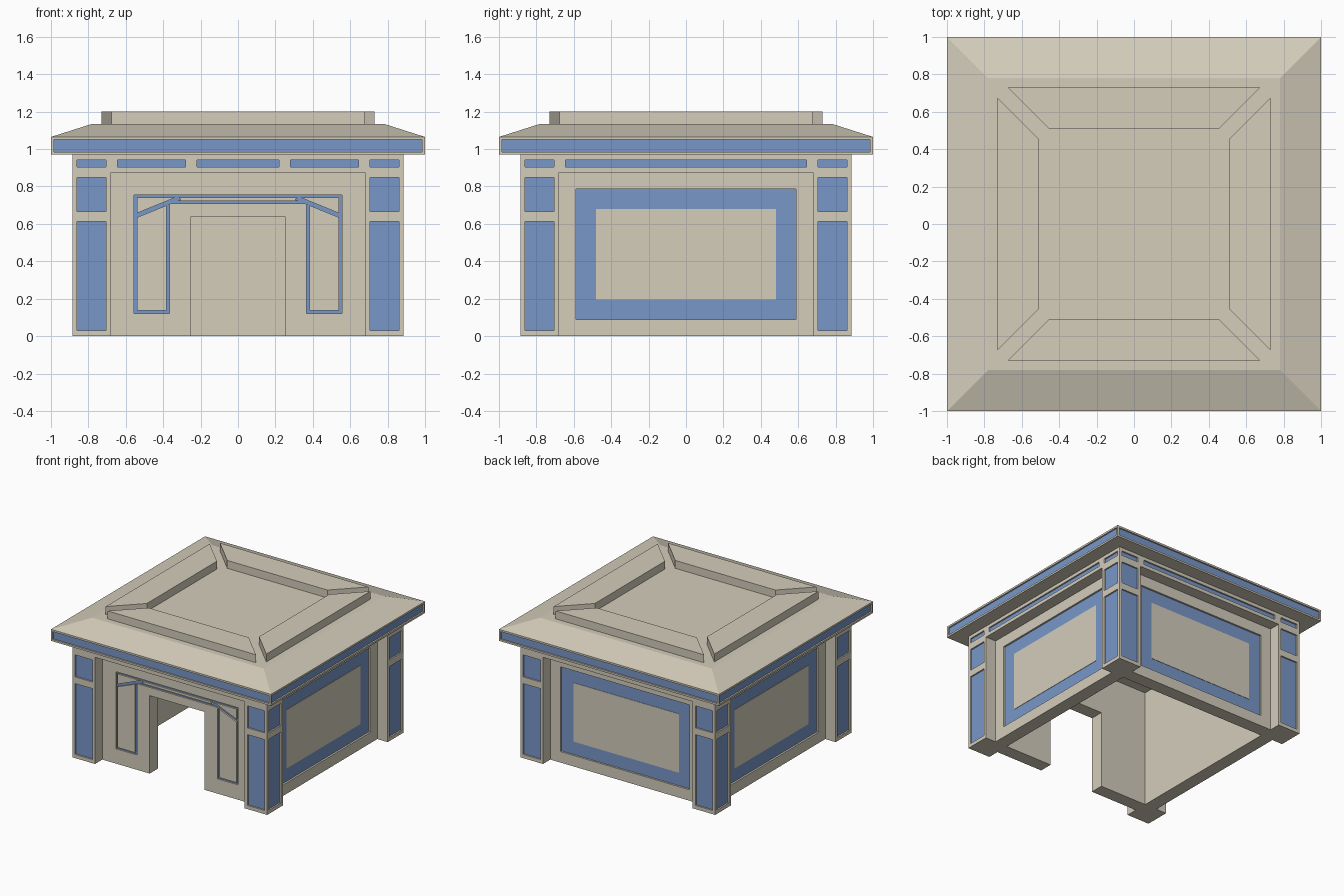
import bpy, bmesh, math
from mathutils import Matrix

if "Cube" in bpy.data.objects:
    bpy.data.objects.remove(bpy.data.objects["Cube"])


def material(name, rgb):
    m = bpy.data.materials.new(name)
    m.diffuse_color = (*rgb, 1)
    m.use_nodes = True
    m.node_tree.nodes["Principled BSDF"].inputs["Base Color"].default_value = m.diffuse_color
    return m


STONE = material("stone", (0.66, 0.61, 0.50))
BLUE = material("blue_paint", (0.19, 0.31, 0.58))


def loft(a, b):
    """Solid between two matching loops of points."""
    n = len(a)
    faces = [list(range(n)), list(range(n, 2 * n))]
    faces += [[i, (i + 1) % n, n + (i + 1) % n, n + i] for i in range(n)]
    return list(a) + list(b), faces


def box(x0, x1, y0, y1, z0, z1):
    ring = [(x0, y0), (x1, y0), (x1, y1), (x0, y1)]
    return loft([(x, y, z0) for x, y in ring], [(x, y, z1) for x, y in ring])


def plate(outline, y0, y1):
    """Upright plate from an x-z outline."""
    return loft([(x, y0, z) for x, z in outline], [(x, y1, z) for x, z in outline])


def build(name, solids, mat, turns=(0,)):
    """One object from solids drawn for the front side, repeated by quarter turns."""
    bm = bmesh.new()
    for t in turns:
        rot = Matrix.Rotation(t * math.pi / 2, 4, 'Z')
        for pts, faces in solids:
            vs = [bm.verts.new(rot @ Matrix.Translation(p).to_translation()) for p in pts]
            for f in faces:
                bm.faces.new([vs[i] for i in f])
    bmesh.ops.recalc_face_normals(bm, faces=bm.faces)
    me = bpy.data.meshes.new(name)
    bm.to_mesh(me)
    bm.free()
    me.materials.append(mat)
    ob = bpy.data.objects.new(name, me)
    bpy.context.collection.objects.link(ob)
    return ob


ALL, PANELLED = range(4), (1, 2, 3)
IN, OUT, WALL = 0.68, 0.885, 0.79   # inner face, outer face, recessed wall face
D = 0.012                           # depth of the blue insets

# Corner pillars: blue core framed by stone edges and bands
build("pillar_insets", [box(0.69, OUT - D, -OUT + D, -0.69, 0.01, 0.96)], BLUE, ALL)
bands = [(0, 0.03), (0.612, 0.667), (0.848, 0.905), (0.943, 0.975)]
build("pillar_frames",
      [box(IN, 0.705, -OUT, -IN, 0, 0.975), box(0.705, OUT, -0.705, -IN, 0, 0.975),
       box(0.862, OUT, -OUT, -0.862, 0, 0.975)]
      + [box(0.70, OUT, -OUT, -0.70, a, b) for a, b in bands], STONE, ALL)

# Lintels with blue frieze insets
build("frieze_insets", [box(-IN, IN, -OUT + D, -0.70, 0.89, 0.96)], BLUE, ALL)
rails = [box(-IN, IN, -OUT, -IN, 0.876, 0.905), box(-IN, IN, -OUT, -IN, 0.943, 0.975),
         box(-IN, -0.645, -OUT, -IN, 0.9, 0.95), box(0.645, IN, -OUT, -IN, 0.9, 0.95),
         box(-0.65, 0.65, -0.71, -IN, 0.9, 0.95)]
build("lintels", rails, STONE, ALL)
build("front_frieze_dividers", [box(s - 0.03, s + 0.03, -OUT, -0.72, 0.9, 0.95)
                                for s in (-0.25, 0.25)], STONE)

# Panelled walls on the sides and back
build("wall_frames",
      [box(-0.69, 0.69, -WALL, -IN, 0, 0.09), box(-0.69, 0.69, -WALL, -IN, 0.787, 0.89),
       box(-0.69, -0.587, -WALL, -IN, 0.09, 0.787), box(0.587, 0.69, -WALL, -IN, 0.09, 0.787),
       box(-0.587, 0.587, -0.70, -IN, 0.09, 0.787)], STONE, PANELLED)
build("wall_blue_borders", [box(-0.587, 0.587, -WALL + 0.015, -0.70, 0.09, 0.787)],
      BLUE, PANELLED)
build("wall_centre_panels", [box(-0.48, 0.48, -WALL + 0.012, -0.72, 0.197, 0.68)],
      STONE, PANELLED)

# Front wall with doorway
front = build("front_wall", [plate([(-0.69, 0), (-0.25, 0), (-0.25, 0.64), (0.25, 0.64),
                                    (0.25, 0), (0.69, 0), (0.69, 0.89), (-0.69, 0.89)],
                                   -WALL, -IN)], STONE)

# Door trim: shallow grooves cut into the front wall with blue showing inside
T = 0.014
grooves = [[(-0.555, 0.741), (0.555, 0.741), (0.555, 0.755), (-0.555, 0.755)],
           [(-0.38, 0.708), (0.38, 0.708), (0.38, 0.722), (-0.38, 0.722)]]
for s in (-1, 1):
    for x0, x1, z0, z1 in ((0.541, 0.555, 0.122, 0.75), (0.367, 0.383, 0.122, 0.70),
                           (0.37, 0.55, 0.122, 0.136)):
        grooves.append([(s * x0, z0), (s * x1, z0), (s * x1, z1), (s * x0, z1)])
    grooves.append([(s * 0.548, 0.632), (s * 0.548, 0.654), (s * 0.325, 0.745), (s * 0.305, 0.73)])
for outline in grooves:
    cutter = build("groove_cutter", [plate(outline, -WALL - 0.05, -WALL + T)], BLUE)
    cutter.hide_render = True
    mod = front.modifiers.new("groove", 'BOOLEAN')
    mod.operation, mod.solver, mod.object = 'DIFFERENCE', 'EXACT', cutter
    bpy.context.view_layer.objects.active = front
    bpy.ops.object.modifier_apply(modifier=mod.name)
    bpy.data.objects.remove(cutter)
y0, y1 = -WALL + T - 0.002, -0.70
build("door_trim", [box(-0.56, -0.36, y0, y1, 0.12, 0.76), box(0.36, 0.56, y0, y1, 0.12, 0.76),
                    box(-0.36, 0.36, y0, y1, 0.70, 0.76)], BLUE)

# Roof slab: blue fascia between stone edges
build("fascia", [box(-1 + D, 1 - D, -1 + D, 1 - D, 0.98, 1.055)], BLUE)
build("fascia_edges", [box(-1, 1, -1, 1, 0.97, 0.985), box(-1, 1, -1, 1, 1.05, 1.065)], STONE)
build("fascia_corners", [box(0.984, 1, -1, -0.984, 0.985, 1.05)], STONE, ALL)

# Sloping roof and four raised bars with mitred ends
square = [(-1, -1), (1, -1), (1, 1), (-1, 1)]
build("roof_slope", [loft([(x, y, 1.065) for x, y in square],
                          [(x * 0.78, y * 0.78, 1.135) for x, y in square])], STONE)
bar = [(-0.675, -0.73), (0.675, -0.73), (0.455, -0.51), (-0.455, -0.51)]
build("roof_bars", [loft([(x, y, 1.13) for x, y in bar], [(x, y, 1.2) for x, y in bar])],
      STONE, ALL)
